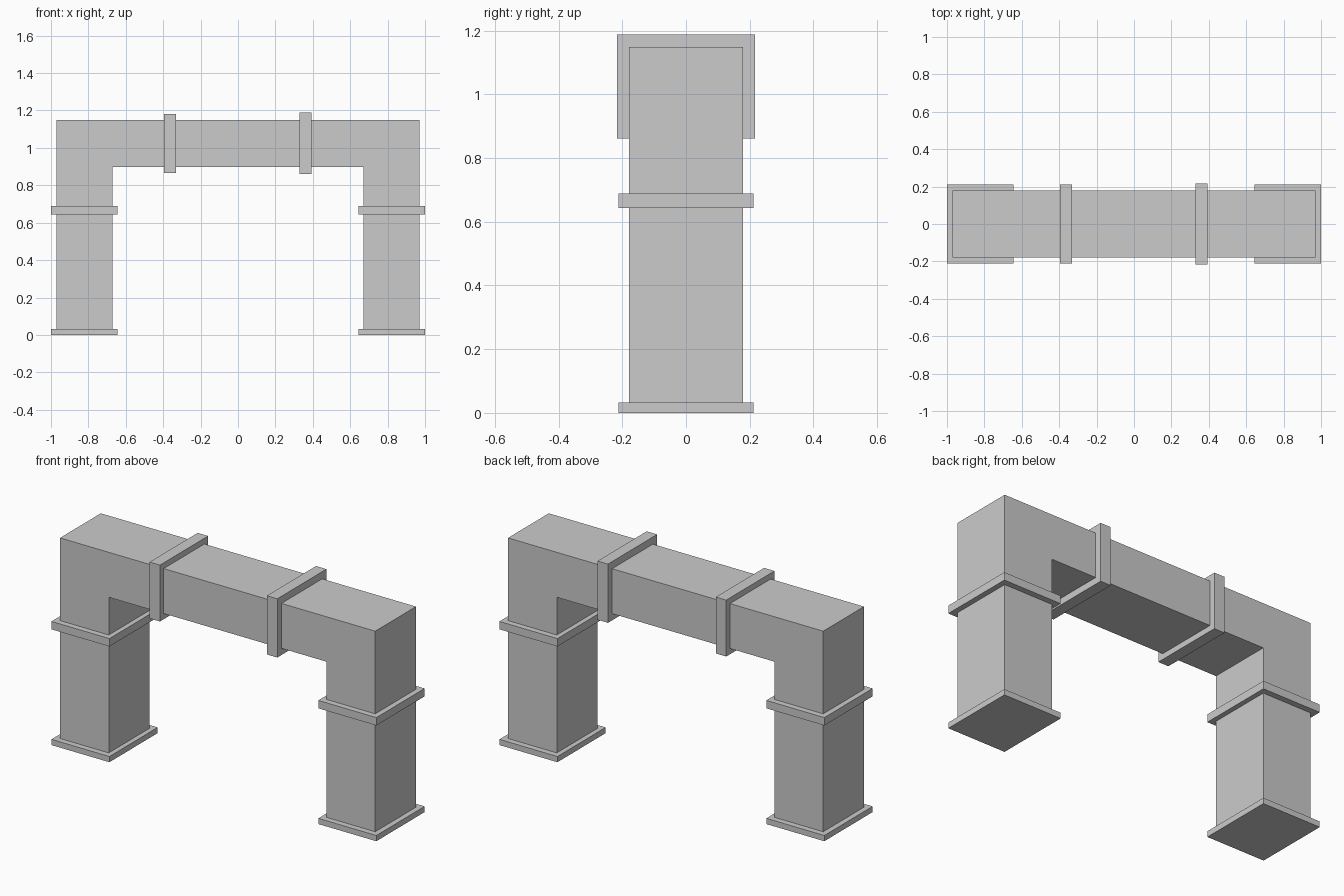
import bpy, bmesh

if "Cube" in bpy.data.objects:
    bpy.data.objects.remove(bpy.data.objects["Cube"])


def add_object(name, bm):
    bmesh.ops.recalc_face_normals(bm, faces=bm.faces)
    mesh = bpy.data.meshes.new(name)
    bm.to_mesh(mesh)
    bm.free()
    obj = bpy.data.objects.new(name, mesh)
    bpy.context.collection.objects.link(obj)
    return obj


def box(name, x, y, z):
    """Box from (min, max) ranges on each axis."""
    bm = bmesh.new()
    bmesh.ops.create_cube(bm, size=1)
    for v in bm.verts:
        v.co = [r[0] if c < 0 else r[1] for c, r in zip(v.co, (x, y, z))]
    return add_object(name, bm)


# Square duct arch: front profile extruded through the depth
profile = [(-0.97, 0), (-0.67, 0), (-0.67, 0.898), (0.67, 0.898),
           (0.67, 0), (0.97, 0), (0.97, 1.148), (-0.97, 1.148)]
bottom = 0.002  # leg ends sit just inside the base plates
bm = bmesh.new()
face = bm.faces.new([bm.verts.new((x, -0.179, max(z, bottom))) for x, z in profile])
extruded = bmesh.ops.extrude_face_region(bm, geom=[face], use_keep_orig=True)
for v in extruded["geom"]:
    if isinstance(v, bmesh.types.BMVert):
        v.co.y = 0.179
add_object("arch_duct", bm)

# Base plates and mid-leg collars
for side, x in (("left", (-1.0, -0.643)), ("right", (0.643, 1.0))):
    box(side + "_base_plate", x, (-0.212, 0.212), (0, 0.032))
    box(side + "_leg_collar", x, (-0.212, 0.212), (0.644, 0.688))

# Collars around the crossbeam, the right one slightly larger
box("left_beam_collar", (-0.396, -0.332), (-0.212, 0.212), (0.866, 1.18))
box("right_beam_collar", (0.329, 0.393), (-0.216, 0.216), (0.861, 1.188))
